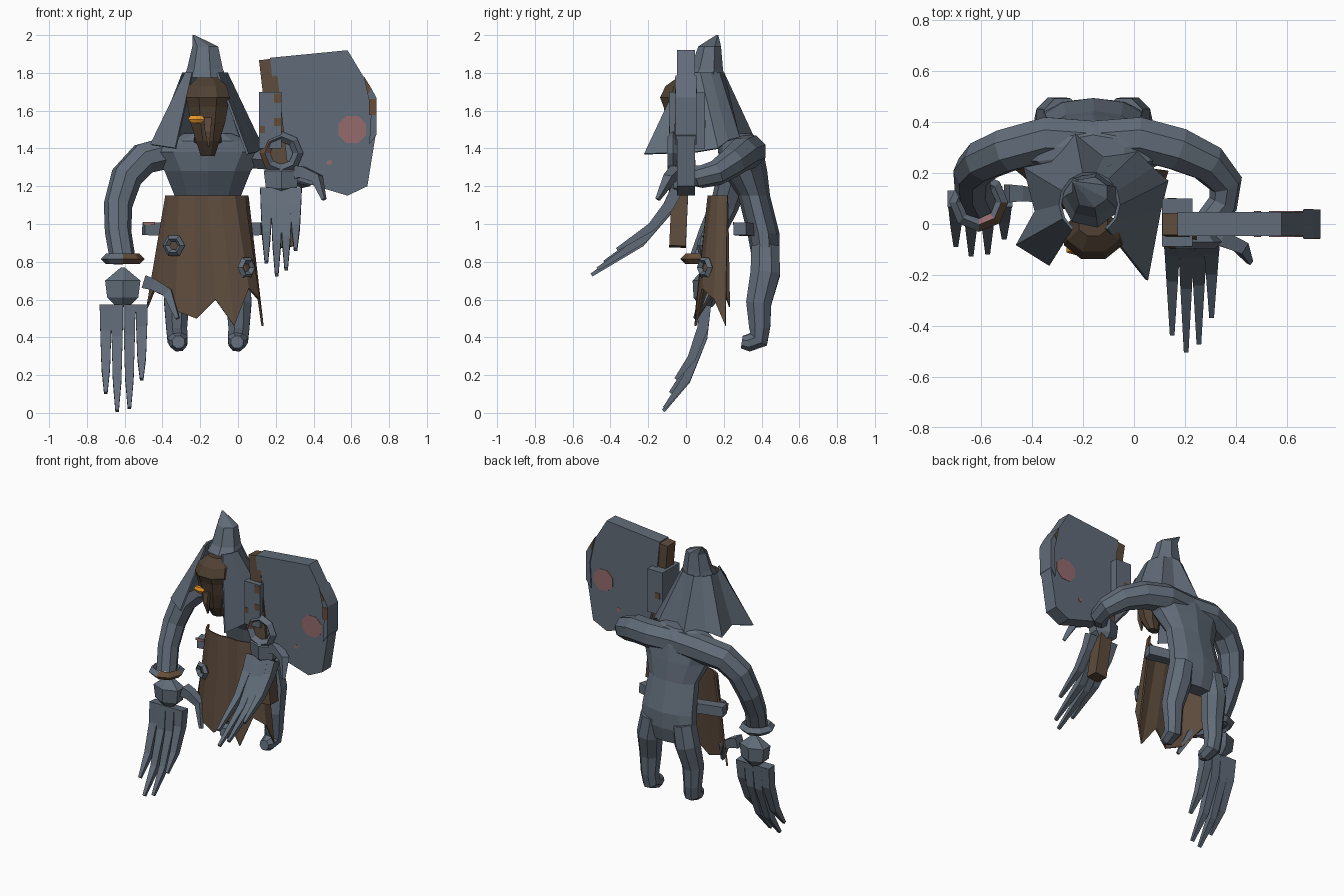
import bpy, bmesh, math
from mathutils import Vector

old = bpy.data.objects.get("Cube")
if old:
    bpy.data.objects.remove(old, do_unlink=True)


def material(name, rgb):
    m = bpy.data.materials.new(name)
    m.use_nodes = True
    m.diffuse_color = (*rgb, 1)
    m.node_tree.nodes["Principled BSDF"].inputs["Base Color"].default_value = (*rgb, 1)
    return m


SLATE = material("slate", (0.12, 0.15, 0.19))
CLOTH = material("brown cloth", (0.109, 0.07, 0.046))
MASK = material("dark wood", (0.08, 0.052, 0.033))
RUST = material("rust", (0.13, 0.075, 0.04))
PINK = material("faded red", (0.3, 0.145, 0.155))
GLOW = material("orange glow", (0.8, 0.3, 0.02))


def finish(name, bm, *mats):
    bmesh.ops.recalc_face_normals(bm, faces=bm.faces)
    me = bpy.data.meshes.new(name)
    bm.to_mesh(me)
    bm.free()
    for m in mats:
        me.materials.append(m)
    ob = bpy.data.objects.new(name, me)
    bpy.context.collection.objects.link(ob)
    return ob


def skin(name, rings, mat):
    """Closed shell through a list of equal rings of points."""
    bm = bmesh.new()
    vs = [[bm.verts.new(p) for p in r] for r in rings]
    n = len(vs[0])
    for a, b in zip(vs, vs[1:]):
        for i in range(n):
            j = (i + 1) % n
            bm.faces.new((a[i], a[j], b[j], b[i]))
    bm.faces.new(vs[0])
    bm.faces.new(vs[-1])
    return finish(name, bm, mat)


def loft(name, sections, sides, mat):
    """Stacked level ellipses: (x, y, z, rx, ry)."""
    angles = [math.tau * (i + 0.5) / sides for i in range(sides)]
    return skin(name, [[(x + rx * math.cos(a), y + ry * math.sin(a), z) for a in angles]
                       for x, y, z, rx, ry in sections], mat)


def tube(name, path, radii, sides, mat):
    """Tapered tube along a path, rings carried along without twist."""
    pts = [Vector(p) for p in path]
    rings, prev, u = [], None, None
    for i, p in enumerate(pts):
        t = (pts[min(i + 1, len(pts) - 1)] - pts[max(i - 1, 0)]).normalized()
        if u is None:
            ref = Vector((0, 1, 0)) if abs(t.y) < 0.8 else Vector((1, 0, 0))
            u = (ref - t * ref.dot(t)).normalized()
        else:
            u = prev.rotation_difference(t) @ u
        v, prev = t.cross(u), t
        angles = [math.tau * (k + 0.5) / sides for k in range(sides)]
        rings.append([p + radii[i] * (u * math.cos(a) + v * math.sin(a)) for a in angles])
    return skin(name, rings, mat)


def plate(name, outline, y0, y1, mat):
    """Upright slab from an x, z outline."""
    return skin(name, [[(x, y, z) for x, z in outline] for y in (y0, y1)], mat)


def patch(name, x, y, z, rx, rz, mat, sides):
    """Thin painted plate with a few sides."""
    angles = [math.tau * (i + 0.5) / sides for i in range(sides)]
    return plate(name, [(x + rx * math.cos(a), z + rz * math.sin(a)) for a in angles],
                 y - 0.002, y + 0.002, mat)


def ring(name, loc, rot, major, minor, segs):
    bpy.ops.mesh.primitive_torus_add(location=loc, rotation=rot, major_radius=major,
                                     minor_radius=minor, major_segments=segs, minor_segments=4)
    ob = bpy.context.object
    ob.name = name
    for m in (SLATE, RUST, PINK):
        ob.data.materials.append(m)
    return ob


def sheet(name, top, bottom, mat, thick):
    """Open pleated cloth between two rows of points."""
    bm = bmesh.new()
    a = [bm.verts.new(p) for p in top]
    b = [bm.verts.new(p) for p in bottom]
    for i in range(len(a) - 1):
        bm.faces.new((a[i], a[i + 1], b[i + 1], b[i]))
    ob = finish(name, bm, mat)
    mod = ob.modifiers.new("thickness", "SOLIDIFY")
    mod.thickness = thick
    mod.offset = 0
    return ob


MID = -0.16

# Torso and legs
loft("torso", [(MID, 0.42, 0.74, 0.16, 0.05), (MID, 0.42, 0.84, 0.21, 0.075),
               (MID, 0.41, 0.95, 0.2, 0.085), (MID, 0.36, 1.15, 0.185, 0.085),
               (MID, 0.31, 1.28, 0.24, 0.12), (MID, 0.29, 1.38, 0.31, 0.12),
               (MID, 0.28, 1.44, 0.23, 0.11), (MID, 0.28, 1.48, 0.13, 0.07)], 10, SLATE)
for side, label in ((-1, "right"), (1, "left")):
    def leg(x, y, z):
        return (MID + side * x, y, z)
    tube(label + "_leg", [leg(.12, .42, .88), leg(.145, .42, .74), leg(.165, .385, .58), leg(.165, .39, .45),
                          leg(.16, .385, .39), leg(.155, .33, .37), leg(.155, .295, .375)],
         [.08, .085, .072, .06, .058, .048, .035], 8, SLATE)
    # Short pegs at the hips
    tube(label + "_hip_peg", [leg(.13, .33, .97), leg(.29 if side > 0 else .34, .285, .975)],
         [.048, .048], 4, SLATE)
patch("peg_mark", -0.47, 0.252, 1.003, 0.045, 0.012, PINK, 4)

# Arms
tube("right_arm", [(-.14, .32, 1.385), (-.34, .335, 1.385), (-.5, .29, 1.345), (-.59, .25, 1.25),
                   (-.635, .205, 1.1), (-.635, .14, .96), (-.61, .085, .81)],
     [.09, .092, .09, .085, .076, .07, .068], 8, SLATE)
tube("left_arm", [(-.18, .32, 1.385), (.02, .335, 1.385), (.17, .295, 1.37), (.29, .24, 1.325),
                  (.36, .16, 1.27), (.35, .08, 1.25), (.28, .0, 1.26)],
     [.09, .092, .09, .08, .068, .06, .05], 8, SLATE)


# Hands: faceted palm, four clawed fingers, thumb
def hand(label, palm, path, xs, reach, thumb):
    x, y, z = palm
    loft(label + "_palm", [(x, y, z + .1, .012, .012), (x, y, z + .03, .108, .075),
                           (x, y, z - .06, .095, .07), (x, y, z - .11, .035, .03)], 6, SLATE)
    y0, z0 = path[0]
    for i, (fx, f) in enumerate(zip(xs, reach)):
        pts = [(fx, y0 + (py - y0) * f, z0 + (pz - z0) * f) for py, pz in path]
        tube(f"{label}_finger_{i + 1}", pts, [.046, .041, .032, .013], 4, SLATE)
    tube(label + "_thumb", thumb, [.05, .043, .036, .014], 4, SLATE)


hand("right", (-.61, .11, .67), [(.1, .57), (.085, .4), (.0, .17), (-.12, .01)],
     (-.7, -.64, -.575, -.51), (.83, 1, .97, .7),
     [(-.5, .12, .695), (-.45, .12, .68), (-.37, .11, .635), (-.32, .05, .5)])
hand("left", (.23, -.03, 1.25), [(-.05, 1.18), (-.11, 1.06), (-.24, .9), (-.5, .73)],
     (.15, .205, .255, .305), (.85, 1, .93, .7),
     [(.3, -.05, 1.275), (.34, -.055, 1.275), (.42, -.09, 1.24), (.455, -.15, 1.13)])

# Wrist rings, each with a rusty stretch and a small stain inside it
for label, loc, rot in (("right", (-.61, .085, .815), (0, 0, 0)),
                        ("left", (.23, -.07, 1.375), (math.pi / 2, math.pi * .75, 0))):
    band = ring(label + "_wrist_ring", loc, rot, .088, .028, 8)
    for poly in band.data.polygons:
        c = poly.center
        if c.y < -.03 and c.x > 0:
            poly.material_index = 2 if c.z > 0 and c.xy.length < .08 else 1

# Ragged front skirt
top = [(-.38, .22), (-.36, .17), (-.31, .14), (-.23, .12), (MID, .13),
       (-.09, .12), (-.02, .14), (.03, .17), (.05, .22)]
hem = [(-.48, .23, .56), (-.43, .19, .68), (-.33, .08, .54), (-.22, .05, .5), (-.12, .07, .6),
       (-.02, .05, .46), (.055, .09, .66), (.11, .15, .6), (.13, .21, .46)]
sheet("skirt", [(x, y, 1.15) for x, y in top], hem, CLOTH, .012)
ring("skirt_ring_right", (-.34, .09, .885), (math.pi / 2, 0, -.3), .042, .02, 6)
ring("skirt_ring_left", (.045, .1, .77), (math.pi / 2, 0, .7), .042, .02, 6)

# Ridged hood, open at the front, with bent peak
brim = [(-.33, -.16, 1.4), (-.46, -.08, 1.42), (-.385, .05, 1.45), (-.43, .22, 1.44),
        (-.32, .24, 1.46), (-.23, .35, 1.47), (-.12, .26, 1.47), (.01, .28, 1.46),
        (.07, .22, 1.44), (.13, .17, 1.4), (.1, .05, 1.38), (.05, -.22, 1.37)]
crown = []
for i in range(len(brim)):
    a = math.radians(235 - 290 * i / (len(brim) - 1))
    crown.append((-.175 + .115 * math.cos(a), .08 + .12 * math.sin(a), 1.8))
sheet("hood", crown, brim, SLATE, .012)
loft("hood_peak", [(-.17, .095, 1.775, .12, .11), (-.17, .11, 1.82, .1, .088),
                   (-.17, .125, 1.94, .072, .062), (-.235, .165, 2.0, .006, .006)], 7, SLATE)
loft("neck", [(MID, .27, 1.38, .09, .08), (MID, .06, 1.6, .07, .07)], 6, MASK)

# Long masked face with nose spike and glowing eye
loft("face", [(MID, -.0, 1.36, .04, .03), (MID, -.03, 1.44, .068, .055),
              (MID, -.035, 1.54, .1, .075), (MID, -.04, 1.62, .115, .085),
              (MID, -.045, 1.67, .125, .1), (MID, -.03, 1.73, .11, .085),
              (MID, -.005, 1.775, .06, .045)], 8, MASK)
tube("nose_spike", [(-.16, -.11, 1.56), (-.16, -.12, 1.49), (-.155, -.11, 1.41)],
     [.03, .022, .005], 4, CLOTH)
loft("glowing_eye", [(-.222, -.1, 1.535, .025, .015), (-.222, -.1, 1.553, .05, .024),
                     (-.222, -.1, 1.575, .035, .015)], 6, GLOW)

# Great cleaver: handle, collar, slab blade, thick edge
tube("weapon_handle", [(.155, 0, 1.87), (.27, -.045, .88)], [.062, .062], 4, CLOTH)
plate("weapon_collar", [(.11, 1.4), (.23, 1.4), (.23, 1.7), (.11, 1.7)], -.088, .1, SLATE)
plate("blade", [(.17, 1.88), (.58, 1.92), (.67, 1.77), (.73, 1.67), (.73, 1.48),
                (.685, 1.2), (.58, 1.15), (.28, 1.24), (.22, 1.4)], -.048, .048, SLATE)
plate("blade_edge", [(.665, 1.785), (.705, 1.72), (.732, 1.67), (.732, 1.47), (.695, 1.42),
                     (.705, 1.6)], -.056, .056, SLATE)

# Stains on both faces of the blade, rust on its edge and on the collar
for s in (-1, 1):
    patch("large_stain", .605, s * .0485, 1.5, .08, .078, PINK, 8)
    patch("small_stain", .485, s * .0485, 1.325, .016, .014, PINK, 6)
    plate("edge_rust_high", [(.668, 1.778), (.705, 1.718), (.69, 1.69)],
          s * .052, s * .058, RUST)
patch("edge_rust_low", .713, -.0565, 1.62, .026, .06, RUST, 4)
patch("collar_rust_back", .15, .1005, 1.53, .025, .03, RUST, 4)
for x, z, rx, rz in ((.21, 1.665, .026, .035), (.13, 1.5, .02, .026), (.21, 1.54, .026, .03)):
    patch("collar_rust", x, -.0885, z, rx, rz, RUST, 4)
